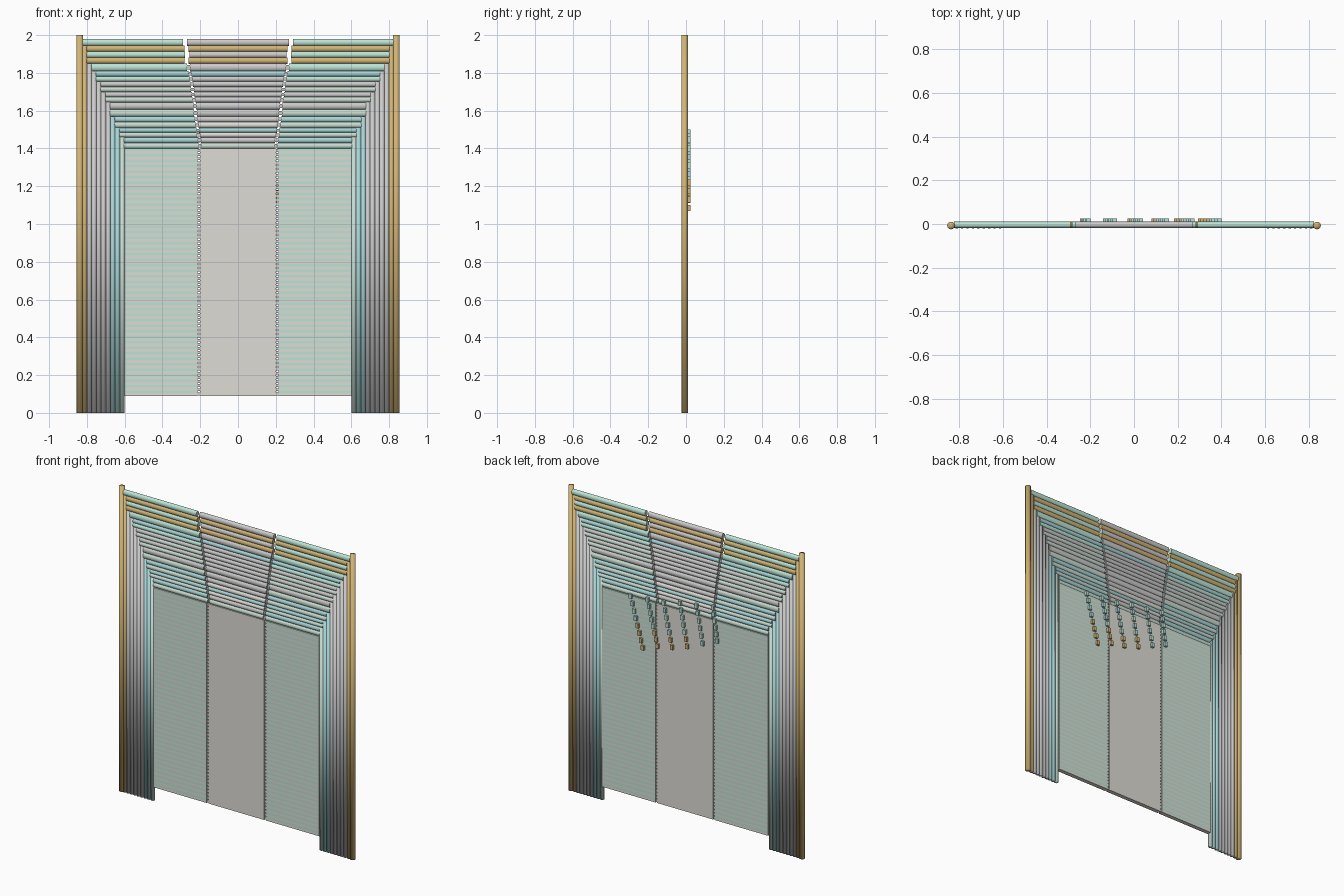
import bpy, bmesh, math
from mathutils import Matrix, Vector

if "Cube" in bpy.data.objects:
    bpy.data.objects.remove(bpy.data.objects["Cube"])

COLORS = {
    "gold": (0.64, 0.46, 0.18, 1), "green": (0.50, 0.78, 0.67, 1),
    "sage": (0.58, 0.72, 0.64, 1), "teal": (0.40, 0.67, 0.68, 1),
    "grey": (0.54, 0.54, 0.56, 1), "pale": (0.74, 0.72, 0.67, 1),
}
mats = {}
for n, c in COLORS.items():
    mats[n] = bpy.data.materials.new(n)
    mats[n].diffuse_color = c


def finish(name, bm, *colors, smooth="none"):
    """smooth: none, sides (flat caps) or all (soft caps)."""
    me = bpy.data.meshes.new(name)
    bmesh.ops.recalc_face_normals(bm, faces=bm.faces)
    for f in bm.faces:
        f.smooth = smooth == "all" or (smooth == "sides" and len(f.verts) == 4)
    bm.to_mesh(me)
    bm.free()
    ob = bpy.data.objects.new(name, me)
    bpy.context.collection.objects.link(ob)
    for c in colors:
        me.materials.append(mats[c])
    return ob


YC, RY = -0.004, 0.0148


def rod(bm, x0, x1, z0, z1):
    """Horizontal rounded slat between x0 and x1."""
    m = (Matrix.Translation(((x0 + x1) / 2, YC, (z0 + z1) / 2))
         @ Matrix.Diagonal((1, RY, (z1 - z0) / 2, 1)) @ Matrix.Rotation(math.pi / 2, 4, "Y"))
    bmesh.ops.create_cone(bm, cap_ends=True, segments=16, radius1=1, radius2=1,
                          depth=x1 - x0, matrix=m)


def box(bm, center, size):
    bmesh.ops.create_cube(bm, size=1, matrix=Matrix.Translation(Vector(center))
                          @ Matrix.Diagonal((*size, 1)))


def striped_slab(bm, x0, x1, z0, z1, n):
    """Flat panel cut into n level bands with alternating material slots."""
    y0, y1 = YC - RY + 0.001, YC + RY - 0.001
    rings = []
    for k in range(n + 1):
        z = z0 + (z1 - z0) * k / n
        rings.append([bm.verts.new(p) for p in
                      ((x0, y0, z), (x1, y0, z), (x1, y1, z), (x0, y1, z))])
    bm.faces.new(rings[0])
    bm.faces.new(rings[-1])
    for k in range(n):
        for i in range(4):
            j = (i + 1) % 4
            f = bm.faces.new((rings[k][i], rings[k][j], rings[k + 1][j], rings[k + 1][i]))
            f.material_index = k % 2


# nested side posts, stepping down towards the opening
tops = [2.0, 1.945, 1.85, 1.81, 1.755, 1.70, 1.645, 1.57, 1.51, 1.46, 1.40]
post_x = [0.8375] + [0.8115 - 0.02475 * i for i in range(9)]
post_r = [0.0175] + [0.0135] * 9
post_col = ["gold", "gold", "grey", "grey", "grey", "grey", "grey", "teal", "teal", "sage"]
for i in range(10):
    bm = bmesh.new()
    for s in (-1, 1):
        bmesh.ops.create_cone(bm, cap_ends=True, segments=16, radius1=post_r[i],
                              radius2=post_r[i], depth=tops[i],
                              matrix=Matrix.Translation((s * post_x[i], -0.007, tops[i] / 2)))
    finish(f"post_pair_{i}", bm, post_col[i], smooth="all")

# lintel slats: (side colour, centre colour) for every row, top to bottom
rows = [
    [("green", "grey")],
    [("gold", "gold"), ("green", "grey"), ("gold", "gold")],
    [("green", "grey")],
    [("teal", "teal"), ("green", "grey")],
    [("grey", "grey"), ("sage", "grey")],
    [("grey", "grey"), ("sage", "grey")],
    [("grey", "grey"), ("sage", "grey")],
    [("teal", "grey"), ("sage", "pale")],
    [("teal", "teal"), ("sage", "pale")],
    [("teal", "grey"), ("sage", "sage")],
]
links = bmesh.new()
for i, row in enumerate(rows):
    half = post_x[i] - post_r[i] + 0.003
    hi, lo = (1.98 if i == 0 else tops[i]), tops[i + 1]
    h = (hi - lo) / len(row)
    for k, (side, mid) in enumerate(row):
        z1 = hi - k * h
        z0 = z1 - h - 0.002
        cx = half * 0.327 - 0.004 * (k % 2)
        gap = 0.022 if i < 2 else 0.015
        bm = bmesh.new()
        rod(bm, -half, -cx - gap, z0, z1)
        rod(bm, cx + gap, half, z0, z1)
        finish(f"lintel_side_{i}_{k}", bm, side, smooth="sides")
        bm = bmesh.new()
        rod(bm, -cx, cx, z0, z1)
        finish(f"lintel_centre_{i}_{k}", bm, mid, smooth="sides")
        if i > 1:
            for s in (-1, 1):
                box(links, (s * (cx + gap / 2), YC, (z0 + z1) / 2), (gap + 0.004, 0.012, h * 0.6))

# shutter filling the opening: three sections of fine flush bands
N, Z0, Z1, CX = 90, 0.09, 1.40, 0.202
bm = bmesh.new()
for s in (-1, 1):
    striped_slab(bm, *sorted((s * (CX + 0.013), s * 0.602)), Z0, Z1, N)
finish("shutter_sides", bm, "pale", "green")
bm = bmesh.new()
striped_slab(bm, -CX, CX, Z0, Z1, 1)
finish("shutter_centre", bm, "pale")

# small links joining the sections
pitch = (Z1 - Z0) / 60
for k in range(60):
    for s in (-1, 1):
        box(links, (s * (CX + 0.0065), YC, Z0 + (k + 0.5) * pitch), (0.015, 0.018, pitch * 0.7))
finish("section_links", links, "grey")

# six slanted strings of small blocks on the back: x top, x bottom, z top, z bottom, count
strings = [(0.390, 0.302, 1.40, 1.085, 8), (0.268, 0.194, 1.41, 1.125, 8),
           (0.150, 0.090, 1.42, 1.145, 7), (0.032, -0.020, 1.45, 1.18, 7),
           (-0.088, -0.132, 1.465, 1.23, 6), (-0.208, -0.238, 1.485, 1.275, 6)]
blocks = {"green": bmesh.new(), "teal": bmesh.new(), "gold": bmesh.new()}
for xa, xb, za, zb, n in strings:
    for k in range(n):
        t = k / (n - 1)
        z = za + (zb - za) * t
        col = "gold" if z < 1.225 else ("teal" if k % 2 else "green")
        box(blocks[col], (xa + (xb - xa) * t, 0.017, z), (0.02, 0.015, 0.03))
for col, bm in blocks.items():
    finish(f"back_blocks_{col}", bm, col)

for m in bpy.data.materials:
    if m.users and not m.is_grease_pencil:
        m.use_nodes = True
        m.node_tree.nodes["Principled BSDF"].inputs["Base Color"].default_value = m.diffuse_color
